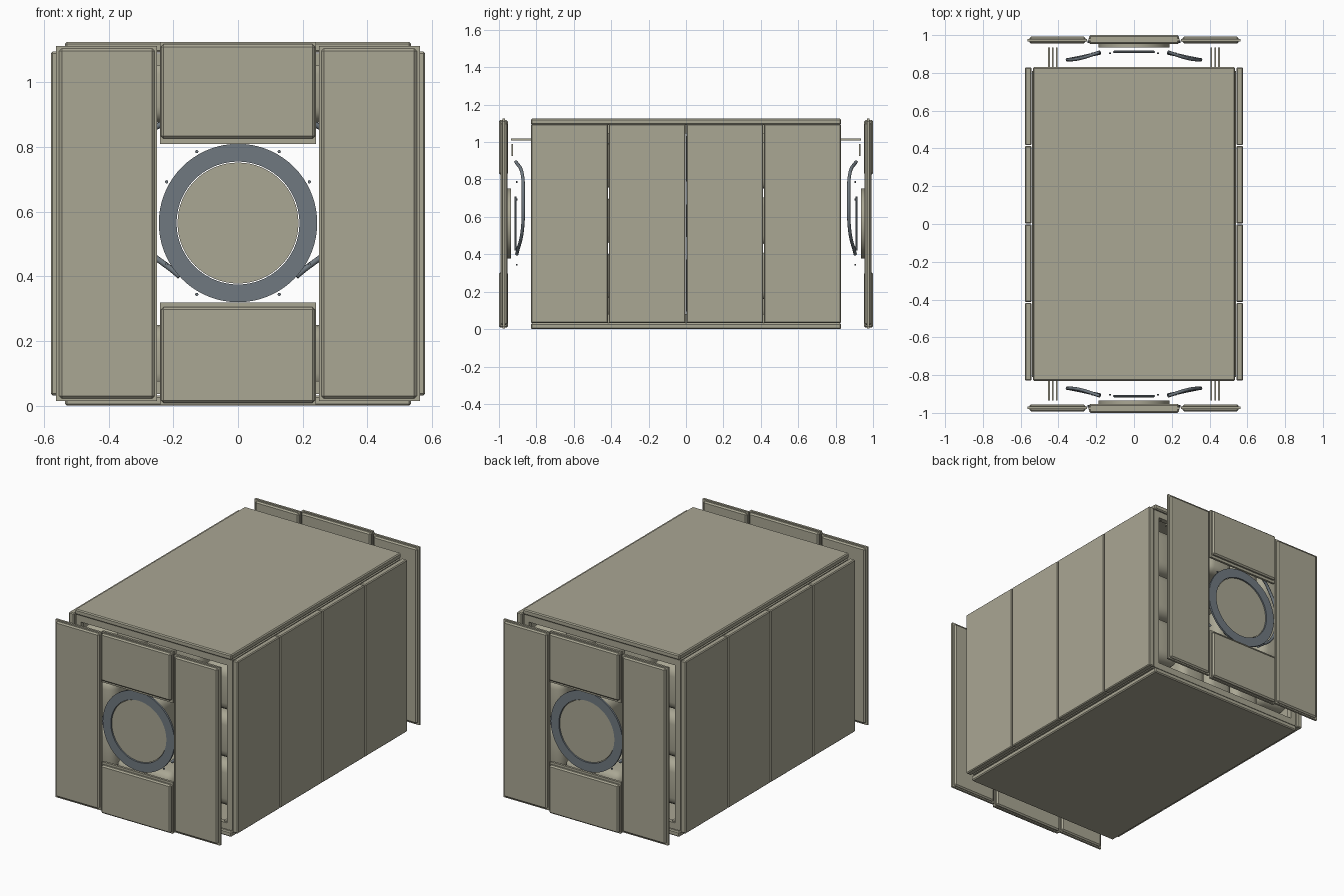
import bpy, math
from mathutils import Vector

cube = bpy.data.objects.get("Cube")
if cube:
    bpy.data.objects.remove(cube, do_unlink=True)


def material(name, rgb):
    m = bpy.data.materials.new(name)
    m.use_nodes = True
    m.diffuse_color = (*rgb, 1)
    m.node_tree.nodes["Principled BSDF"].inputs["Base Color"].default_value = (*rgb, 1)
    return m


BEIGE = material("warm_beige", (0.40, 0.385, 0.295))
SLATE = material("slate_grey", (0.16, 0.19, 0.215))


def finish(ob, name, mat, bevel=0.0, segments=1):
    ob.name = name
    ob.data.materials.clear()
    ob.data.materials.append(mat)
    if bevel:
        mod = ob.modifiers.new("edges", "BEVEL")
        mod.width, mod.segments = bevel, segments
    return ob


def box(name, lo, hi, mat=BEIGE, bevel=0.0, segments=1):
    """Box between two opposite corners, given in any order."""
    a, b = Vector(lo), Vector(hi)
    bpy.ops.mesh.primitive_cube_add(size=1, location=(a + b) / 2)
    ob = bpy.context.object
    ob.scale = [abs(v) for v in b - a]
    bpy.ops.object.transform_apply(location=False, rotation=False, scale=True)
    finish(ob, name, mat, bevel, segments)
    if segments > 1:
        bpy.ops.object.shade_smooth()
    return ob


def disc(name, loc, r, depth, mat=BEIGE, sides=64):
    bpy.ops.mesh.primitive_cylinder_add(vertices=sides, radius=r, depth=depth,
                                        location=loc, rotation=(math.pi / 2, 0, 0))
    bpy.ops.object.shade_smooth_by_angle()
    return finish(bpy.context.object, name, mat)


def ring(name, y, z, inner, outer, depth, mat, n=72):
    """Flat washer facing along y."""
    profile = [(inner, -depth / 2), (outer, -depth / 2), (outer, depth / 2), (inner, depth / 2)]
    verts, faces = [], []
    for i in range(n):
        a = math.tau * i / n
        verts += [(r * math.cos(a), y + d, z + r * math.sin(a)) for r, d in profile]
        for k in range(4):
            j, m = (i + 1) % n, (k + 1) % 4
            faces.append((i * 4 + k, j * 4 + k, j * 4 + m, i * 4 + m))
    me = bpy.data.meshes.new(name)
    me.from_pydata(verts, [], faces)
    ob = bpy.data.objects.new(name, me)
    bpy.context.collection.objects.link(ob)
    return finish(ob, name, mat)


def tube(name, points, r, mat):
    cu = bpy.data.curves.new(name, "CURVE")
    cu.dimensions = "3D"
    cu.bevel_depth, cu.bevel_resolution, cu.use_fill_caps = r, 3, True
    sp = cu.splines.new("BEZIER")
    sp.bezier_points.add(len(points) - 1)
    for p, co in zip(sp.bezier_points, points):
        p.co = co
        p.handle_left_type = p.handle_right_type = "AUTO"
    ob = bpy.data.objects.new(name, cu)
    bpy.context.collection.objects.link(ob)
    return finish(ob, name, mat)


HALF, MID = 0.83, 0.565   # half body length, height of the hatch centre

# Roof and floor slabs
box("roof_panel", (-0.535, -HALF, 1.093), (0.535, HALF, 1.125), bevel=0.006)
box("floor_panel", (-0.535, -HALF, 0), (0.535, HALF, 0.032), bevel=0.006)

for side in (-1, 1):
    # Side walls, each of four panels with fine seams
    for i in range(4):
        y = -HALF + i * HALF / 2
        box("wall_panel", (side * 0.542, y + 0.002, 0.032),
            (side * 0.578, y + HALF / 2 - 0.002, 1.095), bevel=0.005)
    # Long corner rails behind the walls
    for z in (0.032, 1.045):
        box("corner_rail", (side * 0.47, -0.81, z), (side * 0.54, 0.81, z + 0.048))
    # Padded storage bags lining the walls
    for z in (0.285, 0.58, 0.875):
        for k in range(4):
            y = -0.79 + k * 0.395
            box("wall_bag", (side * 0.30, y, z - 0.14), (side * 0.53, y + 0.39, z + 0.14),
                bevel=0.06, segments=4)

# Padded bags under the roof and on the floor
for x in (-0.2, 0, 0.2):
    for z in (0.15, 0.975):
        for k in range(4):
            y = -0.79 + k * 0.395
            box("floor_bag" if z < MID else "roof_bag", (x - 0.095, y, z - 0.1),
                (x + 0.095, y + 0.39, z + 0.1), bevel=0.05, segments=4)

for end in (-1, 1):
    def Y(v):
        return end * v

    # Frame around each open end
    for z in (0.036, 1.05):
        box("end_beam", (-0.53, Y(0.79), z), (0.53, Y(0.82), z + 0.04))
    for side in (-1, 1):
        box("end_post", (side * 0.50, Y(0.79), 0.04), (side * 0.535, Y(0.82), 1.09))

        # Tall outer end panels, with a thin tongue around the edge
        box("end_side_panel", (side * 0.258, Y(0.955), 0.022),
            (side * 0.553, Y(0.992), 1.105), bevel=0.008)
        box("end_side_tongue", (side * 0.25, Y(0.967), 0.014),
            (side * 0.563, Y(0.98), 1.113))

        # Hanging rods near the top corners
        for x in (0.41, 0.43, 0.45):
            box("rod", (side * (x - 0.004), Y(0.82), 1.008),
                (side * (x + 0.004), Y(0.935), 1.018))
            box("rod_drop", (side * (x - 0.004), Y(0.926), 0.925),
                (side * (x + 0.004), Y(0.933), 0.99))

        # Curved grab handles beside the hatch
        path = [(0.18, 0.905, 0.40), (0.32, 0.875, 0.53), (0.35, 0.870, 0.69),
                (0.28, 0.878, 0.84), (0.18, 0.910, 0.895)]
        tube("grab_handle", [(side * x, Y(y), z) for x, y, z in path], 0.009, SLATE)

    # Short centre panels above and below the hatch
    for name, z0, z1, t0, t1 in (("end_upper", 0.826, 1.118, 0.81, 1.125),
                                 ("end_lower", 0.008, 0.305, 0.002, 0.319)):
        box(name + "_panel", (-0.238, Y(0.952), z0), (0.238, Y(1.0), z1), bevel=0.008)
        box(name + "_tongue", (-0.242, Y(0.968), t0), (0.242, Y(0.982), t1))

    # Round hatch, its collar and the plate behind it
    ring("hatch_collar", Y(0.965), MID, 0.19, 0.245, 0.012, SLATE)
    disc("hatch_cover", (0, Y(0.95), MID), 0.187, 0.03)
    box("hatch_plate", (-0.11, Y(0.905), MID - 0.145), (0.11, Y(0.918), MID + 0.145),
        SLATE, bevel=0.004)

    # Bolts around the collar
    for k in range(8):
        a = math.radians(30 + 30 * (k % 2) + 90 * (k // 2))
        disc("hatch_bolt", (0.255 * math.cos(a), Y(0.905), MID + 0.255 * math.sin(a)),
             0.005, 0.008, SLATE, 12)
